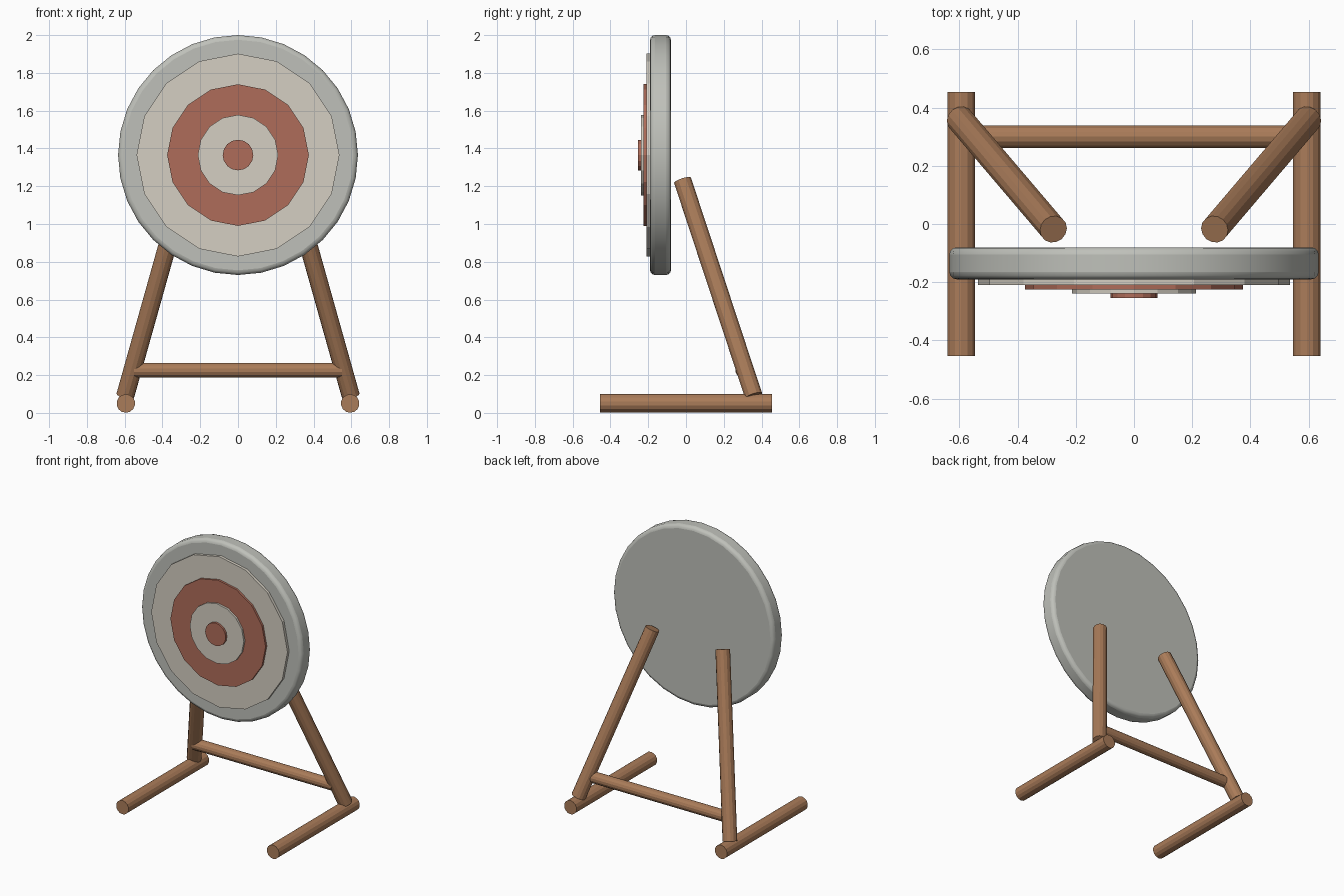
import bpy
from math import pi
from mathutils import Vector

if "Cube" in bpy.data.objects:
    bpy.data.objects.remove(bpy.data.objects["Cube"])


def material(name, rgb):
    m = bpy.data.materials.new(name)
    m.diffuse_color = (*rgb, 1)
    m.use_nodes = True
    m.node_tree.nodes["Principled BSDF"].inputs["Base Color"].default_value = m.diffuse_color
    return m


wood = material("wood", (0.40, 0.20, 0.10))
red = material("faded_red", (0.43, 0.15, 0.10))
cream = material("cream", (0.66, 0.62, 0.54))
straw = material("pale_grey", (0.52, 0.53, 0.49))


def rod(name, a, b, radius, sides, mat):
    """Capped cylinder running from point a to point b."""
    a, b = Vector(a), Vector(b)
    d = b - a
    bpy.ops.mesh.primitive_cylinder_add(vertices=sides, radius=radius,
                                        depth=d.length, location=(a + b) / 2)
    ob = bpy.context.object
    ob.rotation_euler = d.to_track_quat('Z', 'Y').to_euler()
    ob.name = name
    ob.data.materials.append(mat)
    return ob


def disc(name, radius, y_front, y_back, sides, mat):
    """Upright disc facing the front."""
    bpy.ops.mesh.primitive_cylinder_add(vertices=sides, radius=radius,
                                        depth=y_back - y_front,
                                        location=(0, (y_front + y_back) / 2, 1.365),
                                        rotation=(pi / 2, 0, 0))
    ob = bpy.context.object
    ob.name = name
    ob.data.materials.append(mat)
    return ob


# Thick target board with a rounded rim
board = disc("target_board", 0.635, -0.19, -0.08, 32, straw)
bev = board.modifiers.new("rounded_rim", 'BEVEL')
bev.width = 0.025
bev.segments = 3
bev.limit_method = 'ANGLE'
bpy.ops.object.shade_smooth_by_angle(angle=pi / 6)
bpy.ops.object.modifier_move_to_index(modifier="rounded_rim", index=0)

# Stepped scoring rings, each in front of the last
y = -0.19
for name, r, step, mat in (("outer_ring", 0.537, 0.02, cream),
                           ("red_ring", 0.375, 0.015, red),
                           ("inner_ring", 0.213, 0.014, cream),
                           ("bullseye", 0.081, 0.015, red)):
    disc(name, r, y - step, y, 16, mat)
    y -= step

# Stand: ground rails and leaning legs on both sides
for side, s in (("left", -1), ("right", 1)):
    rod(side + "_foot", (s * 0.594, -0.454, 0.05), (s * 0.594, 0.454, 0.05), 0.049, 14, wood)
    rod(side + "_leg", (s * 0.597, 0.358, 0.09), (s * 0.277, -0.018, 1.23), 0.048, 14, wood)

# Cross bar between the legs
rod("cross_bar", (-0.55, 0.30, 0.226), (0.55, 0.30, 0.226), 0.039, 14, wood)
